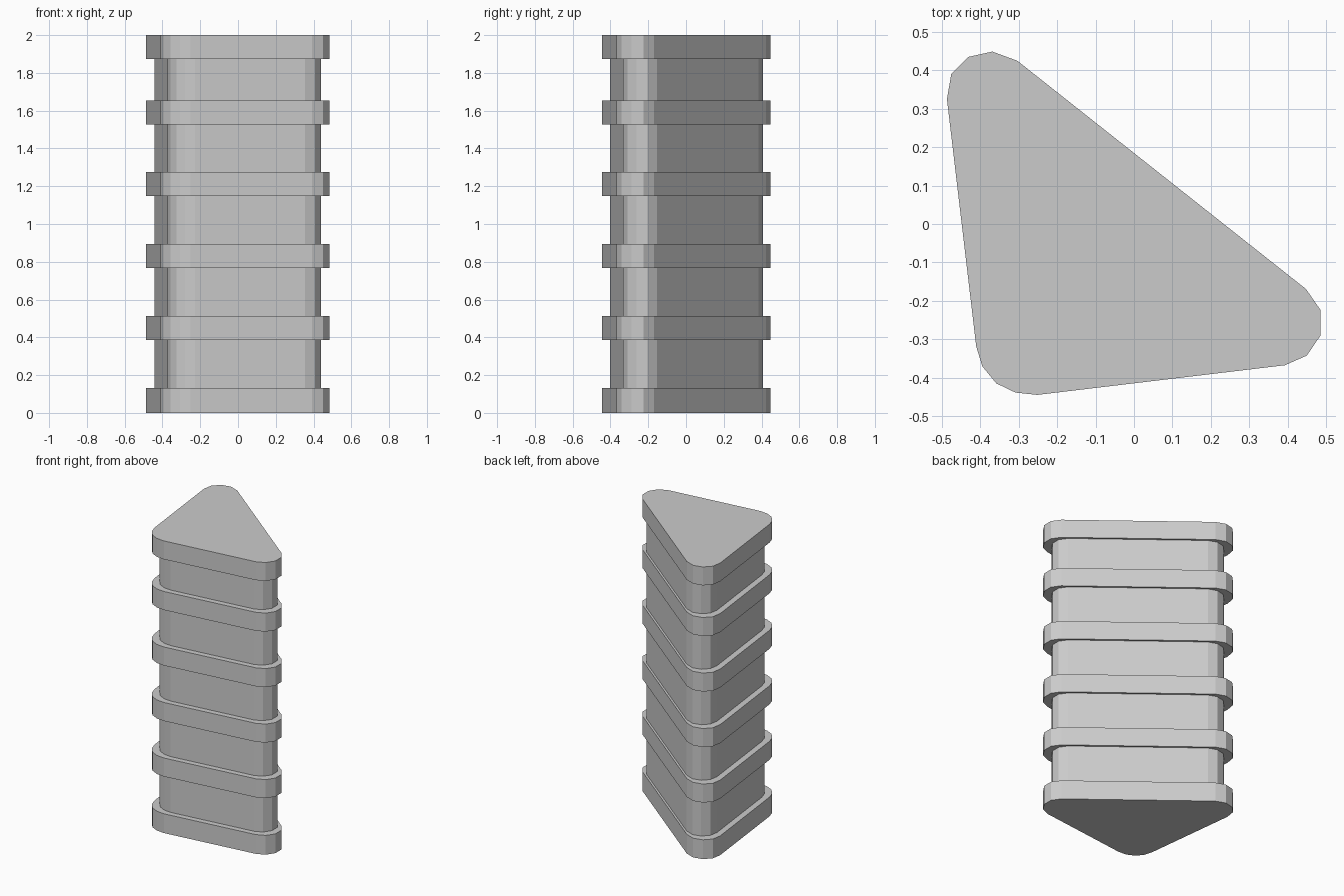
import bpy
import bmesh

if "Cube" in bpy.data.objects:
    bpy.data.objects.remove(bpy.data.objects["Cube"])

# Rounded triangle cross-section, counter-clockwise from the front left corner
PROFILE = [
    (-0.410, -0.318), (-0.394, -0.370), (-0.358, -0.414), (-0.308, -0.438), (-0.251, -0.444),
    (0.392, -0.367), (0.449, -0.342), (0.485, -0.289), (0.485, -0.224), (0.447, -0.169),
    (-0.303, 0.424), (-0.368, 0.448), (-0.431, 0.434), (-0.475, 0.389), (-0.486, 0.324),
]


def prism(name, scale, z0, z1):
    """Extrude the scaled profile from z0 to z1 as a flat-shaded solid."""
    bm = bmesh.new()
    low = [bm.verts.new((x * scale, y * scale, z0)) for x, y in PROFILE]
    high = [bm.verts.new((x * scale, y * scale, z1)) for x, y in PROFILE]
    bm.faces.new(low[::-1])
    bm.faces.new(high)
    n = len(PROFILE)
    for i in range(n):
        j = (i + 1) % n
        bm.faces.new((low[i], low[j], high[j], high[i]))
    mesh = bpy.data.meshes.new(name)
    bm.to_mesh(mesh)
    bm.free()
    obj = bpy.data.objects.new(name, mesh)
    bpy.context.collection.objects.link(obj)
    return obj


# Narrower inner shaft, its ends buried in the first and last bands
prism("column_core", 0.908, 0.06, 1.94)

# Six wide bands; the top one sits slightly closer to its neighbour
bands = [(0.0, 0.132)] + [(0.387 + 0.38 * i, 0.514 + 0.38 * i) for i in range(4)] + [(1.874, 2.0)]
for i, (z0, z1) in enumerate(bands):
    prism(f"band_{i + 1}", 1.0, z0, z1)
